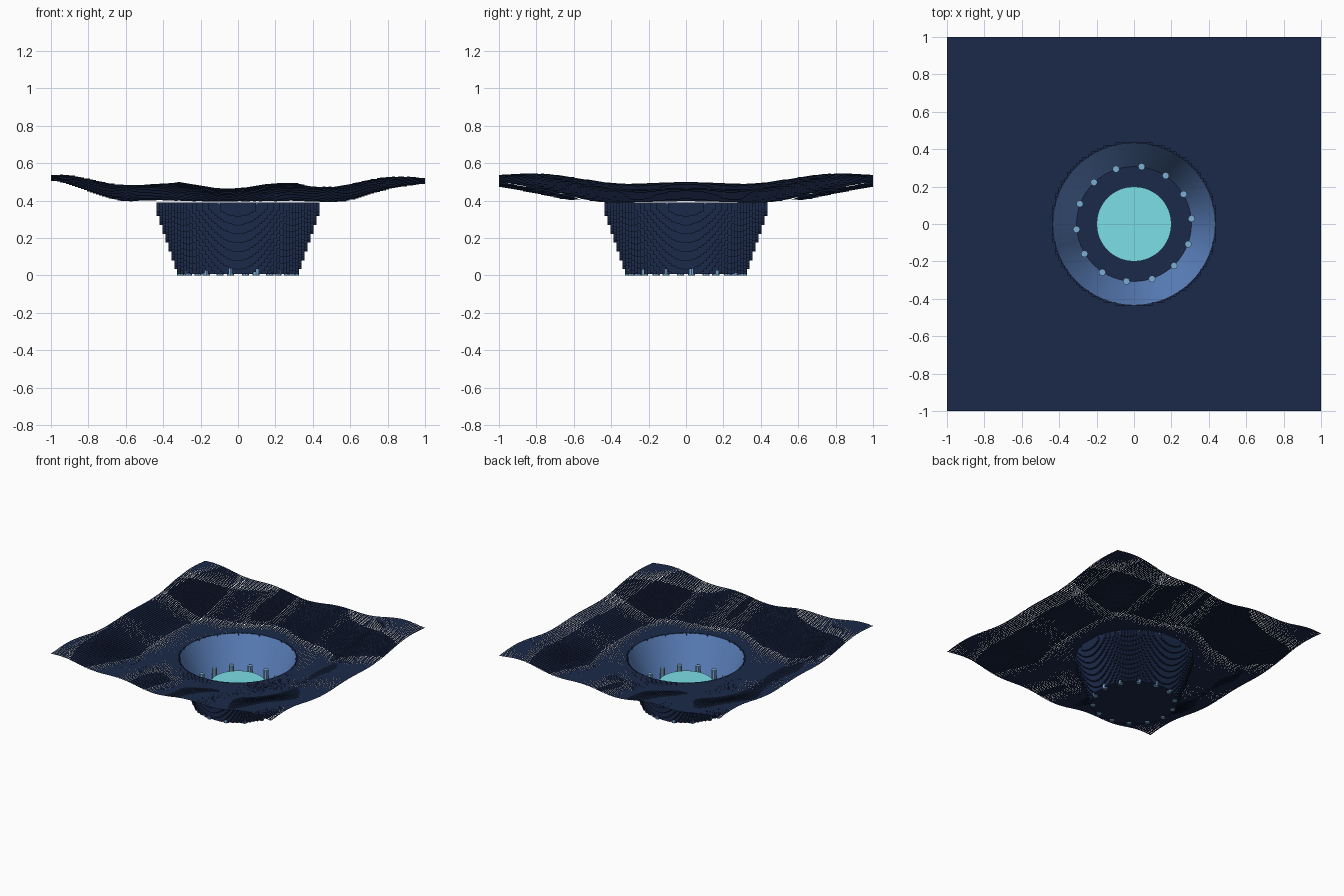
import bpy, bmesh, math

cube = bpy.data.objects.get("Cube")
if cube:
    bpy.data.objects.remove(cube, do_unlink=True)


def material(name, rgb):
    m = bpy.data.materials.new(name)
    m.use_nodes = True
    m.diffuse_color = (*rgb, 1)
    m.node_tree.nodes["Principled BSDF"].inputs["Base Color"].default_value = (*rgb, 1)
    return m


navy = material("navy", (0.011, 0.022, 0.066))
blue = material("bowl blue", (0.12, 0.25, 0.58))
teal = material("teal", (0.2, 0.74, 0.81))
sky = material("peg blue", (0.2, 0.42, 0.66))


def finish(bm, name, mat, smooth=False):
    mesh = bpy.data.meshes.new(name)
    bm.to_mesh(mesh)
    bm.free()
    mesh.materials.append(mat)
    for p in mesh.polygons:
        p.use_smooth = smooth
    ob = bpy.data.objects.new(name, mesh)
    bpy.context.collection.objects.link(ob)
    return ob


FLOOR, RIM = 0.008, 0.385
R_LOW, R_HIGH = 0.307, 0.435
TILES = 124
SIZE = 2 / TILES
MIN_STEP = 0.0024


def smooth(t):
    t = min(max(t, 0), 1)
    return t * t * (3 - 2 * t)


def height(x, y):
    """Ground rising gently outwards with ripples, and a steep round pit."""
    r = math.hypot(x, y)
    if r < R_HIGH + 0.004:
        t = (r - 0.016 - R_LOW) / (R_HIGH - R_LOW)
        return FLOOR + (RIM - FLOOR) * min(max(t, 0), 1)
    rise = 0.145 * smooth((r - 0.5) / 0.85)
    ripple = 0.012 * math.cos(11 * (x - 0.22)) + 0.01 * math.cos(8.4 * y)
    return 0.391 + rise + ripple * smooth((r - R_HIGH) / 0.3)


# Ground: level square tiles, with upright faces where the step is large enough
bm = bmesh.new()


def quad(*points):
    bm.faces.new([bm.verts.new(p) for p in points])


def centre(i):
    return -1 + (i + 0.5) * SIZE


H = [[height(centre(i), centre(j)) for j in range(TILES)] for i in range(TILES)]
for i in range(TILES):
    for j in range(TILES):
        x0, y0, z = -1 + i * SIZE, -1 + j * SIZE, H[i][j]
        x1, y1 = x0 + SIZE, y0 + SIZE
        quad((x0, y0, z), (x1, y0, z), (x1, y1, z), (x0, y1, z))
        if i + 1 < TILES:
            zx = H[i + 1][j]
            if abs(zx - z) > MIN_STEP:
                quad((x1, y0, z), (x1, y1, z), (x1, y1, zx), (x1, y0, zx))
        if j + 1 < TILES:
            zy = H[i][j + 1]
            if abs(zy - z) > MIN_STEP:
                quad((x0, y1, z), (x1, y1, z), (x1, y1, zy), (x0, y1, zy))
finish(bm, "tiled_ground", navy)

# Bowl lining: smooth open cone inside the pit
bm = bmesh.new()
SEG = 64
rings = []
for r, z in ((R_LOW, FLOOR + 0.004), (R_HIGH, RIM + 0.006)):
    rings.append([bm.verts.new((r * math.cos(math.tau * k / SEG),
                                r * math.sin(math.tau * k / SEG), z))
                  for k in range(SEG)])
low, high = rings
for k in range(SEG):
    n = (k + 1) % SEG
    bm.faces.new((low[n], low[k], high[k], high[n]))
finish(bm, "bowl_lining", blue, True)

# Raised round disc in the middle
bm = bmesh.new()
bmesh.ops.create_cone(bm, cap_ends=True, segments=SEG, radius1=0.2, radius2=0.2, depth=0.006)
disc = finish(bm, "centre_disc", teal)
disc.location.z = 0.19

# Ring of posts that just break through the foot of the pit wall
PEGS = 14
for k in range(PEGS):
    a = math.radians(5.3) + math.tau * k / PEGS
    bm = bmesh.new()
    bmesh.ops.create_cone(bm, cap_ends=True, segments=8, radius1=0.019, radius2=0.019, depth=0.19)
    peg = finish(bm, f"peg_{k + 1}", sky)
    peg.location = (0.309 * math.cos(a), 0.309 * math.sin(a), 0.095)
